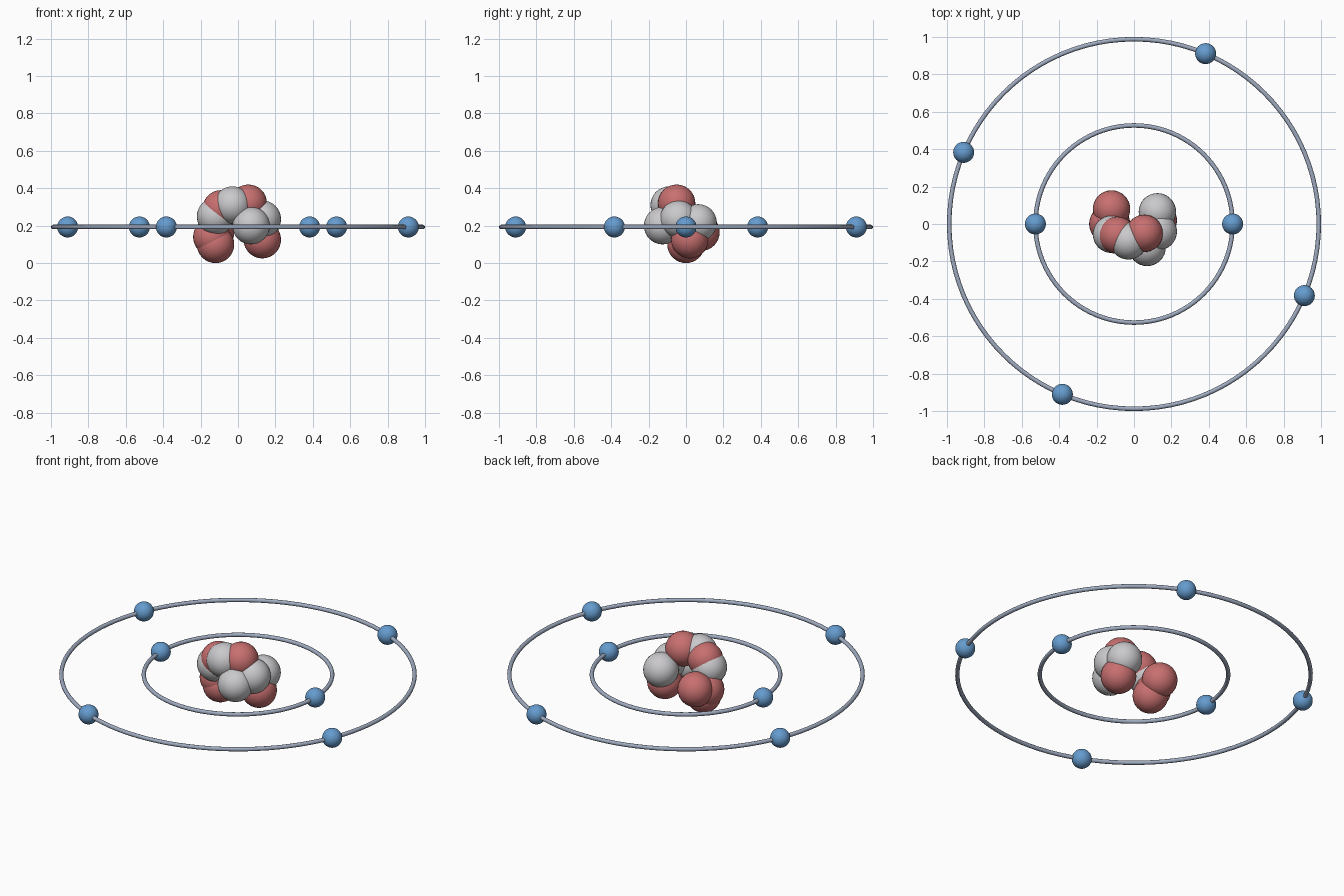
import bpy
from math import radians, cos, sin

cube = bpy.data.objects.get("Cube")
if cube:
    bpy.data.objects.remove(cube, do_unlink=True)


def material(name, rgb):
    m = bpy.data.materials.new(name)
    m.use_nodes = True
    m.diffuse_color = (*rgb, 1)
    m.node_tree.nodes["Principled BSDF"].inputs["Base Color"].default_value = (*rgb, 1)
    return m


RED = material("soft red", (0.58, 0.16, 0.16))
GREY = material("light grey", (0.59, 0.58, 0.60))
BLUE = material("sky blue", (0.13, 0.33, 0.62))
STEEL = material("steel blue grey", (0.35, 0.41, 0.53))

ORBIT_Z = 0.193
NUCLEON_R = 0.1
ELECTRON_R = 0.056
TUBE_R = 0.012


def finish(name, mat):
    ob = bpy.context.object
    ob.name = name
    ob.data.materials.append(mat)
    bpy.ops.object.shade_smooth()


def ball(name, location, radius, mat):
    bpy.ops.mesh.primitive_uv_sphere_add(segments=32, ring_count=16,
                                         radius=radius, location=location)
    finish(name, mat)


def orbit(name, radius, count, start):
    # Ring with evenly spaced electrons riding on it
    bpy.ops.mesh.primitive_torus_add(major_radius=radius, minor_radius=TUBE_R,
                                     major_segments=96, minor_segments=12,
                                     location=(0, 0, ORBIT_Z))
    finish(name + "_orbit_ring", STEEL)
    for i in range(count):
        a = radians(start + 360 * i / count)
        ball(f"{name}_electron_{i + 1}",
             (radius * cos(a), radius * sin(a), ORBIT_Z), ELECTRON_R, BLUE)


# Orbits
orbit("inner", 0.527, 2, 0)
orbit("outer", 0.988, 4, 67.2)

# Nucleus: clustered protons and neutrons
protons = [(0.055, -0.05, 0.32), (-0.09, -0.06, 0.29), (-0.12, 0.08, 0.165),
           (-0.14, 0, 0.14), (-0.12, 0, 0.1), (0.13, 0.02, 0.125)]
neutrons = [(0.125, 0.065, 0.215), (-0.03, -0.09, 0.31), (-0.12, -0.055, 0.25),
            (0.07, -0.125, 0.2), (0.13, -0.04, 0.235)]
for kind, places, mat in (("proton", protons, RED), ("neutron", neutrons, GREY)):
    for i, place in enumerate(places):
        ball(f"{kind}_{i + 1}", place, NUCLEON_R, mat)
